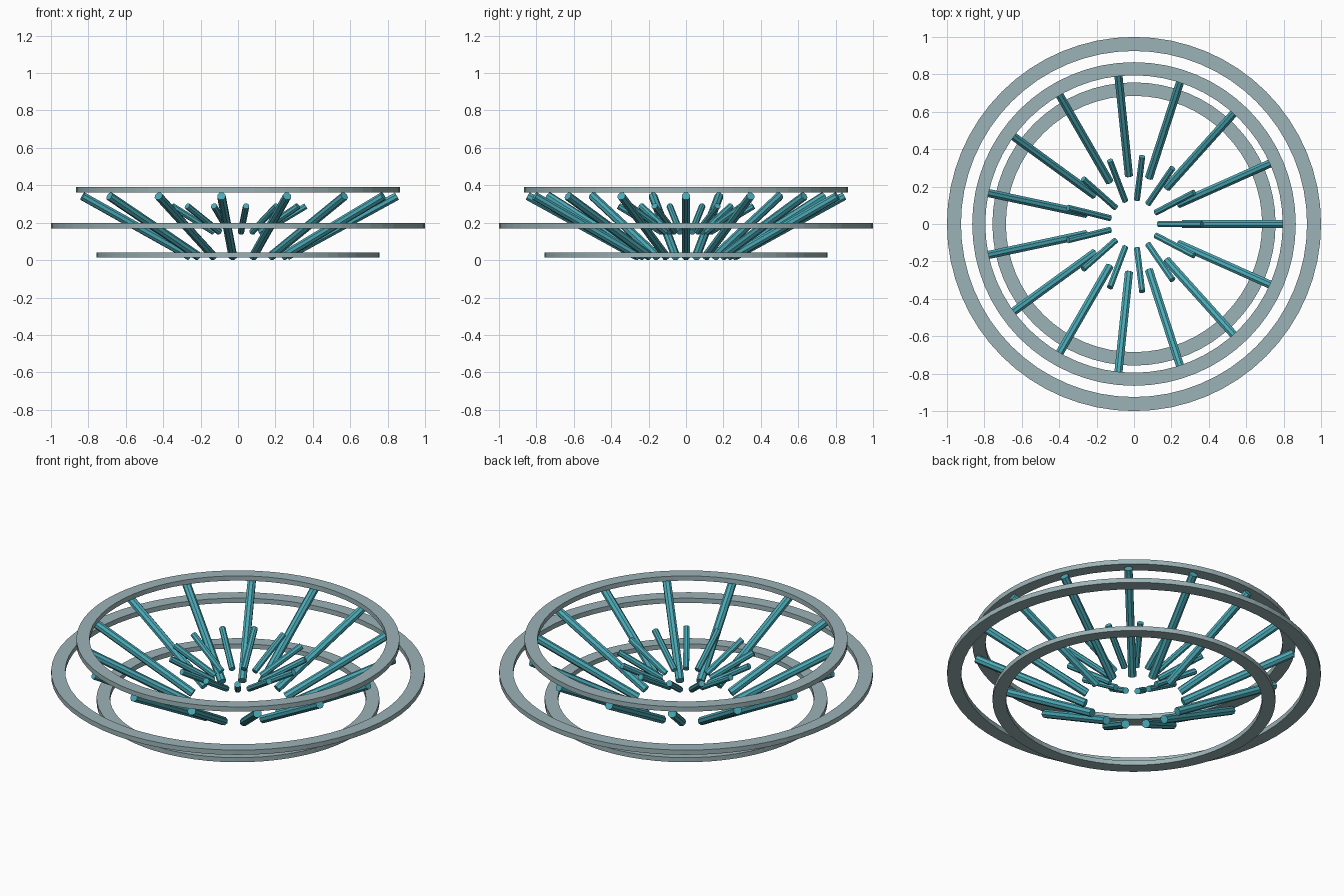
import bpy
import bmesh
from math import cos, sin, tau
from mathutils import Vector

cube = bpy.data.objects.get("Cube")
if cube:
    bpy.data.objects.remove(cube, do_unlink=True)


def make_material(name, rgb):
    mat = bpy.data.materials.new(name)
    mat.use_nodes = True
    color = (*rgb, 1.0)
    mat.diffuse_color = color
    mat.node_tree.nodes["Principled BSDF"].inputs["Base Color"].default_value = color
    return mat


def finish(bm, name, mat):
    bmesh.ops.recalc_face_normals(bm, faces=bm.faces)
    mesh = bpy.data.meshes.new(name)
    bm.to_mesh(mesh)
    bm.free()
    mesh.materials.append(mat)
    obj = bpy.data.objects.new(name, mesh)
    bpy.context.collection.objects.link(obj)
    return obj


def make_ring(name, inner, outer, low, high, mat, steps=64):
    """Flat band with a rectangular section, turned about the z axis."""
    bm = bmesh.new()
    section = [(inner, low), (outer, low), (outer, high), (inner, high)]
    loops = []
    for i in range(steps):
        a = tau * i / steps
        loops.append([bm.verts.new((r * cos(a), r * sin(a), z)) for r, z in section])
    for i in range(steps):
        here, there = loops[i], loops[(i + 1) % steps]
        for j in range(4):
            k = (j + 1) % 4
            bm.faces.new((here[j], there[j], there[k], here[k]))
    return finish(bm, name, mat)


def make_rods(name, count, start, end, radius, mat, sides=8):
    """Sloping rods fanned about the z axis; start and end are (distance, height)."""
    for n in range(count):
        a = tau * n / count
        out = Vector((cos(a), sin(a), 0))
        side = Vector((-sin(a), cos(a), 0))
        p, q = (out * r + Vector((0, 0, z)) for r, z in (start, end))
        up = (q - p).normalized().cross(side)
        bm = bmesh.new()
        caps = []
        for centre in (p, q):
            angles = [tau * (i + 0.5) / sides for i in range(sides)]
            caps.append([bm.verts.new(centre + radius * (side * cos(t) + up * sin(t)))
                         for t in angles])
            bm.faces.new(caps[-1])
        for i in range(sides):
            j = (i + 1) % sides
            bm.faces.new((caps[0][i], caps[0][j], caps[1][j], caps[1][i]))
        finish(bm, f"{name}_{n + 1}", mat)


ring_grey = make_material("pale grey blue", (0.33, 0.45, 0.47))
rod_teal = make_material("teal", (0.07, 0.40, 0.47))

# Three stacked rings
make_ring("bottom_ring", 0.685, 0.757, 0.013, 0.040, ring_grey)
make_ring("middle_ring", 0.925, 1.0, 0.170, 0.198, ring_grey)
make_ring("top_ring", 0.795, 0.865, 0.362, 0.390, ring_grey)

# Two fans of sloping rods
make_rods("long_rod", 15, (0.262, 0.020), (0.850, 0.342), 0.0235, rod_teal)
make_rods("short_rod", 13, (0.132, 0.150), (0.363, 0.289), 0.0175, rod_teal)
